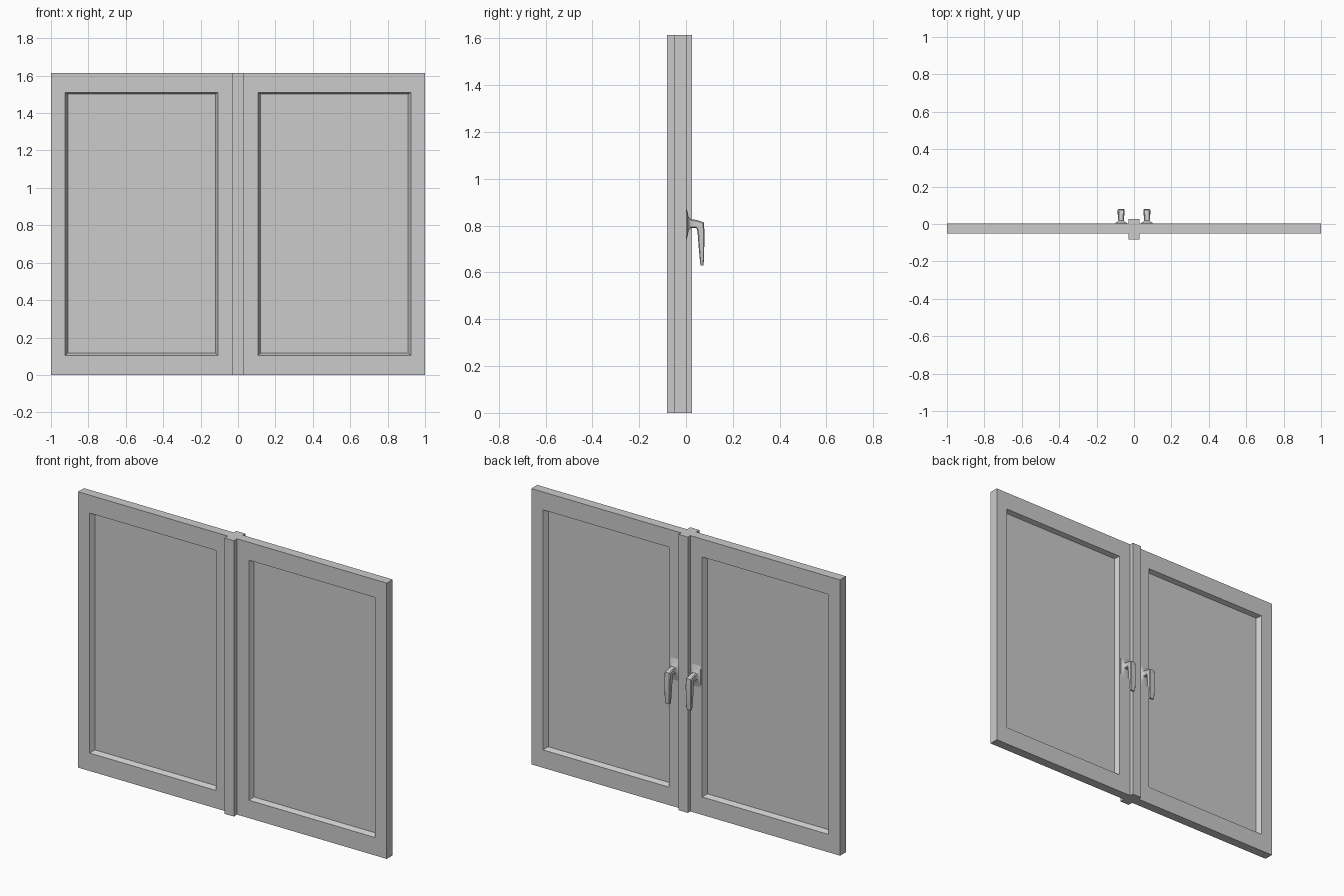
import bpy, bmesh
from math import sin, cos, radians
from mathutils import Vector

if "Cube" in bpy.data.objects:
    bpy.data.objects.remove(bpy.data.objects["Cube"])

H = 1.615
YF, YB = -0.052, 0.003      # front and back of the sashes
YM = (YF + YB) / 2          # glass plane


def finish(bm, name, smooth=None):
    bmesh.ops.recalc_face_normals(bm, faces=bm.faces)
    me = bpy.data.meshes.new(name)
    bm.to_mesh(me)
    bm.free()
    ob = bpy.data.objects.new(name, me)
    bpy.context.collection.objects.link(ob)
    if smooth:
        bpy.ops.object.select_all(action='DESELECT')
        ob.select_set(True)
        bpy.context.view_layer.objects.active = ob
        bpy.ops.object.shade_smooth_by_angle(angle=radians(smooth))
    return ob


def loft(bm, rings, closed=False):
    loops = [[bm.verts.new(p) for p in r] for r in rings]
    n = len(loops[0])
    pairs = list(zip(loops, loops[1:] + loops[:1])) if closed else list(zip(loops, loops[1:]))
    for a, b in pairs:
        for i in range(n):
            j = (i + 1) % n
            bm.faces.new((a[i], a[j], b[j], b[i]))
    if not closed:
        bm.faces.new(loops[0])
        bm.faces.new(loops[-1])


def rect(x0, x1, z0, z1, y):
    return [(x0, y, z0), (x1, y, z0), (x1, y, z1), (x0, y, z1)]


# Handle stations: y, z, tilt of section, half width, half thickness
STATIONS = [
    (0.002, 0.806, 0, 0.032, 0.066),
    (0.006, 0.807, 0, 0.030, 0.054),
    (0.011, 0.808, 0, 0.020, 0.030),
    (0.020, 0.809, 0, 0.015, 0.019),
    (0.045, 0.807, 5, 0.016, 0.017),
    (0.061, 0.799, 45, 0.018, 0.021),
    (0.064, 0.775, 84, 0.019, 0.015),
    (0.066, 0.710, 88, 0.018, 0.012),
    (0.068, 0.645, 90, 0.016, 0.008),
    (0.068, 0.630, 90, 0.012, 0.006),
]


def section(s, y, z, tilt, w, h):
    # chamfered rectangle, tilted around the x axis
    up = Vector((0, sin(radians(tilt)), cos(radians(tilt))))
    c = 0.3 * min(w, h)
    pts = [(w, h - c), (w - c, h), (c - w, h), (-w, h - c),
           (-w, c - h), (c - w, -h), (w - c, -h), (w, c - h)]
    return [Vector((s * (0.069 + a), y, z)) + up * b for a, b in pts]


for side, s in (("left", -1), ("right", 1)):
    # sash frame with chamfers running in to the glass from both sides
    outer = (s * 0.03, s * 1.0, 0, H)
    lip = (s * 0.107, s * 0.925, 0.105, 1.51)
    seat = (s * 0.121, s * 0.909, 0.117, 1.501)
    bm = bmesh.new()
    loft(bm, [rect(*outer, YF), rect(*lip, YF), rect(*seat, YM),
              rect(*lip, YB), rect(*outer, YB)], closed=True)
    finish(bm, side + "_sash")

    # glass pane
    bm = bmesh.new()
    bm.faces.new([bm.verts.new(p) for p in rect(*seat, YM)])
    finish(bm, side + "_glass")

    # lever handle with flared base
    bm = bmesh.new()
    loft(bm, [section(s, *st) for st in STATIONS])
    finish(bm, side + "_handle", 35)

# centre mullion
bm = bmesh.new()
loft(bm, [rect(-0.03, 0.03, 0, H, -0.082), rect(-0.03, 0.03, 0, H, 0.026)])
finish(bm, "centre_mullion")
